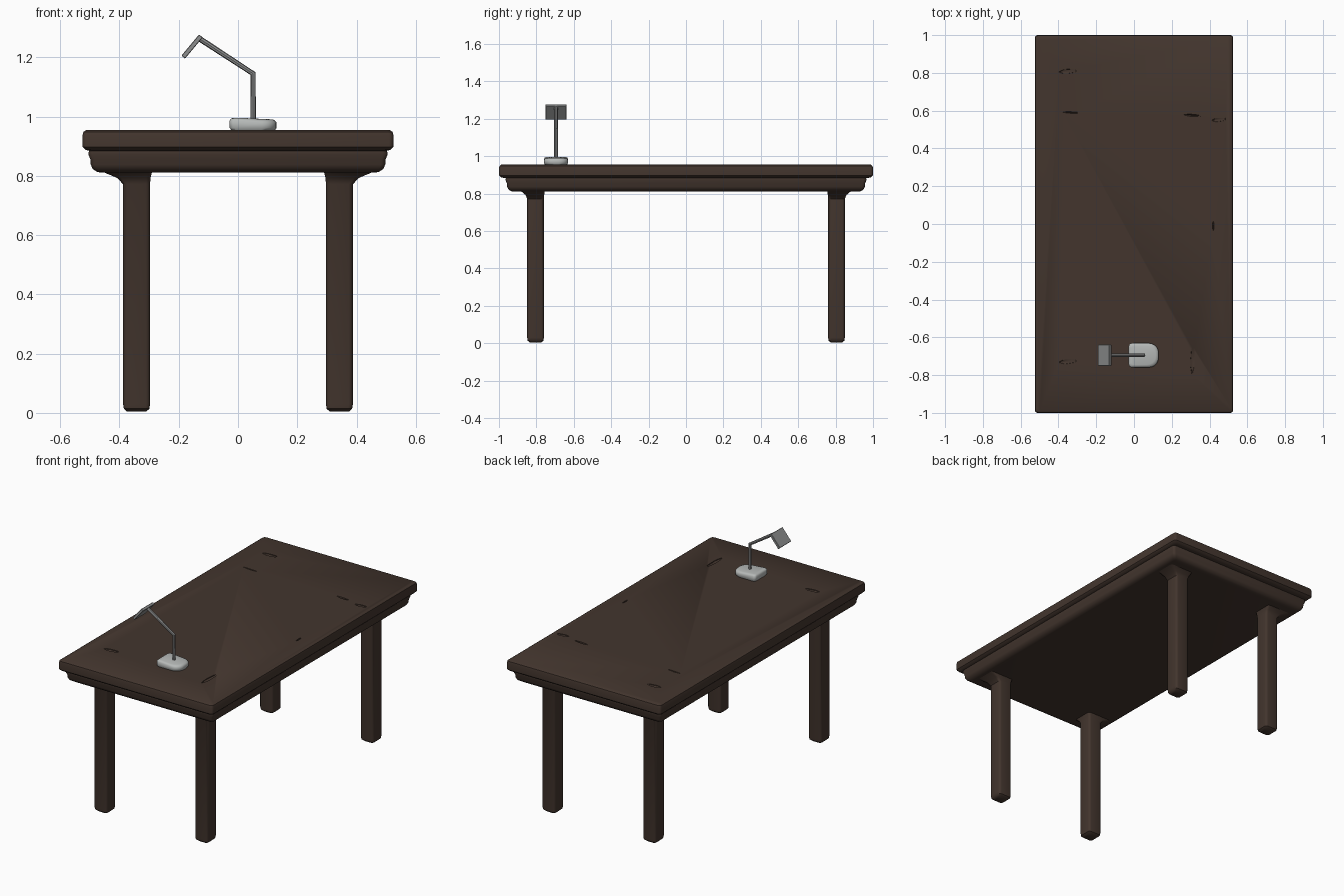
import bpy, bmesh, math
from mathutils import Vector, Matrix

if "Cube" in bpy.data.objects:
    bpy.data.objects.remove(bpy.data.objects["Cube"])


def mat(name, rgb):
    m = bpy.data.materials.new(name)
    m.diffuse_color = (*rgb, 1)
    m.use_nodes = True
    m.node_tree.nodes["Principled BSDF"].inputs["Base Color"].default_value = m.diffuse_color
    return m


WOOD = mat("dark brown wood", (0.056, 0.036, 0.027))
PALE = mat("pale grey", (0.47, 0.49, 0.48))
GREY = mat("mid grey", (0.27, 0.275, 0.275))


def finish(bm, name, material, angle=40):
    bmesh.ops.recalc_face_normals(bm, faces=bm.faces)
    me = bpy.data.meshes.new(name)
    bm.to_mesh(me)
    bm.free()
    me.materials.append(material)
    ob = bpy.data.objects.new(name, me)
    bpy.context.collection.objects.link(ob)
    smooth(ob, angle)
    return ob


def smooth(ob, angle=40):
    bpy.ops.object.select_all(action='DESELECT')
    ob.select_set(True)
    bpy.context.view_layer.objects.active = ob
    bpy.ops.object.shade_smooth_by_angle(angle=math.radians(angle))


def rounded(x0, x1, y0, y1, z, r, rr=None, seg=3):
    """Rounded rectangle outline; rr = radius of the +x corners."""
    rr = rr or r
    pts = []
    for sx, sy, a0 in ((1, 1, 0), (-1, 1, 90), (-1, -1, 180), (1, -1, 270)):
        rad = rr if sx > 0 else r
        cx = x1 - rad if sx > 0 else x0 + rad
        cy = y1 - rad if sy > 0 else y0 + rad
        for i in range(seg + 1):
            a = math.radians(a0 + 90 * i / seg)
            zz = z(cx) if callable(z) else z
            pts.append((cx + rad * math.cos(a), cy + rad * math.sin(a), zz))
    return pts


def loft(name, outlines, material, angle=40):
    bm = bmesh.new()
    rings = [[bm.verts.new(p) for p in o] for o in outlines]
    n = len(rings[0])
    for a, b in zip(rings, rings[1:]):
        for i in range(n):
            j = (i + 1) % n
            bm.faces.new((a[i], a[j], b[j], b[i]))
    bm.faces.new(rings[0])
    bm.faces.new(rings[-1])
    return finish(bm, name, material, angle)


def slab(name, profile, extra_y):
    """Rectangular moulding from (half width, height) pairs."""
    return loft(name, [rounded(-h, h, -h - extra_y, h + extra_y, z, 0.015)
                       for h, z in profile], WOOD)


# Table top and curved apron under it
top = slab("table_top", [(0.500, 0.884), (0.515, 0.888), (0.524, 0.897), (0.525, 0.935),
                         (0.522, 0.948), (0.512, 0.955)], 0.475)
slab("apron", [(0.490, 0.890), (0.503, 0.884), (0.505, 0.872), (0.498, 0.855), (0.497, 0.838),
               (0.490, 0.823), (0.475, 0.813), (0.460, 0.811)], 0.46)

# Worn gouges cut into the table top: x, y, length, width, rotation
gouges = [(-0.35, 0.808, 0.11, 0.028, 4), (0.31, 0.575, 0.11, 0.014, -4),
          (0.45, 0.552, 0.09, 0.024, 6), (-0.35, -0.728, 0.11, 0.028, 5),
          (0.31, -0.72, 0.17, 0.026, 88), (-0.33, 0.59, 0.11, 0.010, -3),
          (0.42, -0.01, 0.06, 0.010, 90)]
bm = bmesh.new()
for x, y, length, width, rot in gouges:
    m = (Matrix.Translation((x, y, 0.957)) @ Matrix.Rotation(math.radians(rot), 4, 'Z')
         @ Matrix.Diagonal((length / 2, width / 2, 0.012, 1)))
    bmesh.ops.create_icosphere(bm, subdivisions=1, radius=1, matrix=m)
cutter = finish(bm, "gouge_cutter", WOOD)
cutter.hide_render = True
mod = top.modifiers.new("gouges", 'BOOLEAN')
mod.object = cutter
mod.solver = 'EXACT'
bpy.context.view_layer.objects.active = top
bpy.ops.object.modifier_apply(modifier=mod.name)
bpy.data.objects.remove(cutter)
smooth(top)

# Four square legs, flaring outward where they meet the apron
leg_rings = [(0.310, 0.374, 0.773, 0.836, 0.004), (0.299, 0.385, 0.762, 0.847, 0.014),
             (0.297, 0.388, 0.760, 0.849, 0.030), (0.297, 0.388, 0.760, 0.849, 0.772),
             (0.295, 0.408, 0.758, 0.858, 0.793), (0.290, 0.460, 0.755, 0.885, 0.815)]
for sx, xn in ((-1, "left"), (1, "right")):
    for sy, yn in ((-1, "front"), (1, "back")):
        outs = []
        for x0, x1, y0, y1, z in leg_rings:
            outs.append([(sx * px, sy * py, pz)
                         for px, py, pz in rounded(x0, x1, y0, y1, z, 0.014)])
        loft(f"{yn}_{xn}_leg", outs, WOOD)

# Lamp base: square at the left, rounded at the right, top slopes gently down
LY = -0.695


def base_ring(inset, z, slope):
    return rounded(-0.028 + inset, 0.130 - inset, LY - 0.064 + inset, LY + 0.064 - inset,
                   lambda x: z - slope * (x - 0.05), 0.016, 0.05, 5)


loft("lamp_base", [base_ring(0.006, 0.953, 0), base_ring(0.0, 0.962, 0),
                   base_ring(0.0, 0.982, 0.08), base_ring(0.005, 0.989, 0.08),
                   base_ring(0.014, 0.992, 0.08)], PALE, 50)

# Lamp stem and bent arm
curve = bpy.data.curves.new("lamp_arm", 'CURVE')
curve.dimensions = '3D'
curve.bevel_depth = 0.0095
curve.bevel_resolution = 2
curve.use_fill_caps = True
spline = curve.splines.new('POLY')
path = [(0.051, 0.98), (0.051, 1.145), (-0.13, 1.263)]
spline.points.add(len(path) - 1)
for p, (x, z) in zip(spline.points, path):
    p.co = (x, LY, z, 1)
curve.materials.append(GREY)
arm = bpy.data.objects.new("lamp_arm", curve)
bpy.context.collection.objects.link(arm)
bpy.ops.object.select_all(action='DESELECT')
arm.select_set(True)
bpy.context.view_layer.objects.active = arm
bpy.ops.object.convert(target='MESH')
smooth(bpy.context.view_layer.objects.active)

# Tilted flat lamp head
a, b = Vector((-0.127, LY, 1.270)), Vector((-0.183, LY, 1.203))
d = b - a
bm = bmesh.new()
m = (Matrix.Translation((a + b) / 2) @ Matrix.Rotation(math.atan2(-d.z, d.x), 4, 'Y')
     @ Matrix.Diagonal((d.length + 0.006, 0.112, 0.016, 1)))
bmesh.ops.create_cube(bm, size=1, matrix=m)
bmesh.ops.bevel(bm, geom=bm.edges[:], offset=0.002, segments=1, affect='EDGES')
finish(bm, "lamp_head", GREY, 30)
